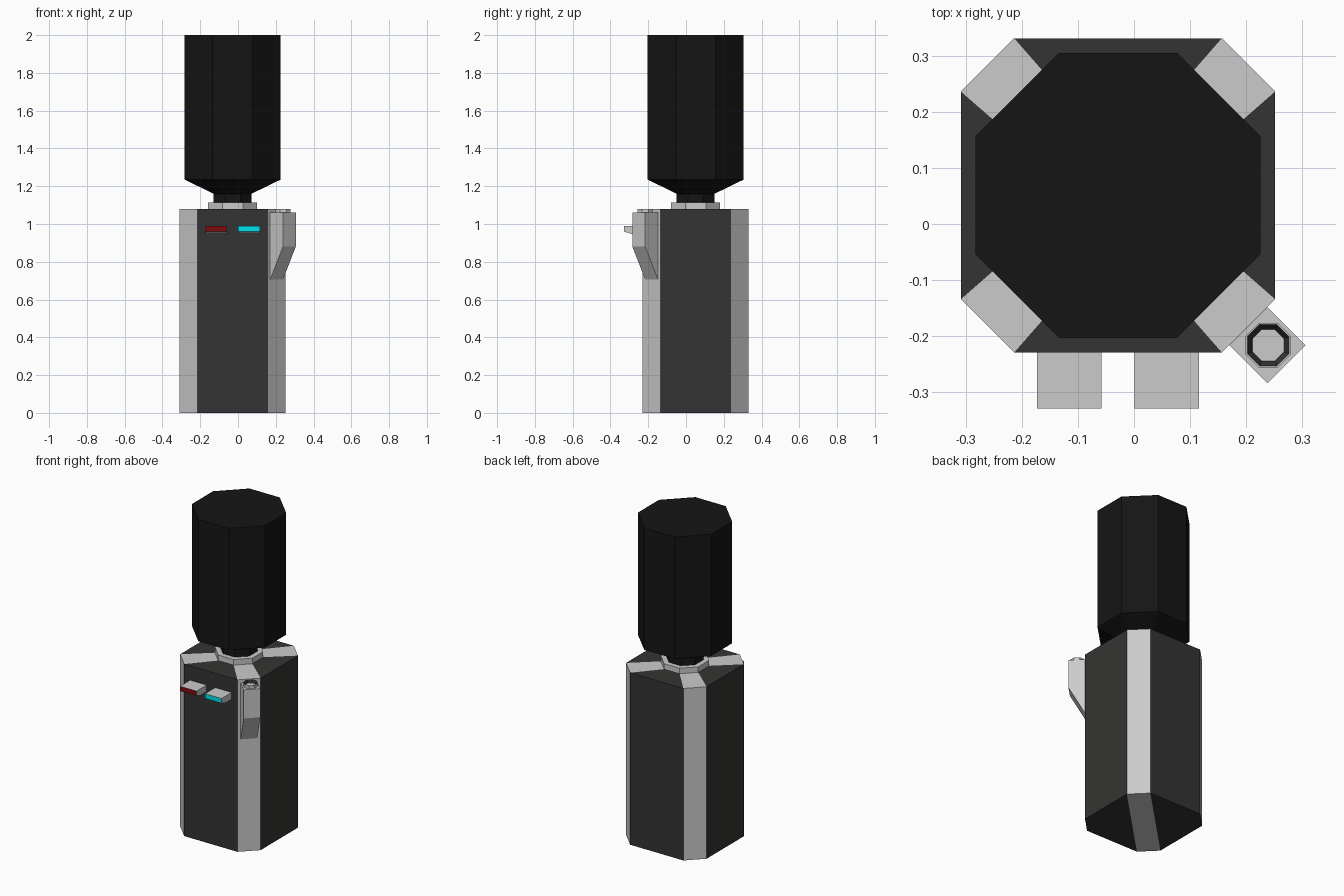
import bpy
import math
from mathutils import Matrix, Vector

if "Cube" in bpy.data.objects:
    bpy.data.objects.remove(bpy.data.objects["Cube"])

CX, CY = -0.0285, 0.051
T = math.tan(math.pi / 8)


def material(name, rgb):
    m = bpy.data.materials.new(name)
    m.diffuse_color = (*rgb, 1)
    m.use_nodes = True
    m.node_tree.nodes["Principled BSDF"].inputs["Base Color"].default_value = m.diffuse_color
    return m


DARK = material("dark_metal", (0.034, 0.034, 0.033))
BLACK = material("black_tank", (0.0075, 0.0075, 0.0075))
GREY = material("grey_metal", (0.8, 0.8, 0.8))
RED = material("red_light", (0.2, 0.004, 0.004))
CYAN = material("cyan_light", (0.0, 0.75, 0.85))


def make(name, verts, faces, mats, pick=None):
    """Flat-shaded object; pick(face index, normal) chooses the slot."""
    me = bpy.data.meshes.new(name)
    me.from_pydata(verts, [], faces)
    for m in mats:
        me.materials.append(m)
    me.update()
    if pick:
        for p in me.polygons:
            p.material_index = pick(p.index, p.normal)
    ob = bpy.data.objects.new(name, me)
    bpy.context.collection.objects.link(ob)
    return ob


def octagon(a, z, cx=CX, cy=CY, h=None):
    """Octagon of half width a; h is half the axis-aligned side."""
    h = a * T if h is None else h
    pts = [(a, -h), (a, h), (h, a), (-h, a), (-a, h), (-a, -h), (-h, -a), (h, -a)]
    return [(cx + x, cy + y, z) for x, y in pts]


def bands(rings):
    """Quads joining consecutive octagon rings."""
    return [(r * 8 + i, r * 8 + (i + 1) % 8, r * 8 + 8 + (i + 1) % 8, r * 8 + 8 + i)
            for r in range(rings - 1) for i in range(8)]


def lathe(name, rings, mats, pick=None):
    n = len(rings)
    faces = bands(n) + [tuple(range(7, -1, -1)), tuple(range(n * 8 - 8, n * 8))]
    return make(name, sum(rings, []), faces, mats, pick)


def prism(name, profile, width, matrix, mats, pick):
    """Extrude a (depth, z) profile sideways by width, depth along local x."""
    n = len(profile)
    verts = [matrix @ Vector((d, s * width / 2, z)) for s in (-1, 1) for d, z in profile]
    faces = [(i, (i + 1) % n, n + (i + 1) % n, n + i) for i in range(n)]
    faces += [tuple(range(n - 1, -1, -1)), tuple(range(n, 2 * n))]
    return make(name, verts, faces, mats, pick)


# Body: chamfered square with grey corner strips over the sides, top and bottom
body_rings = [octagon(0.28, 0, h=0.185), octagon(0.28, 1.08, h=0.185), octagon(0.13, 1.08)]
body_faces = bands(3) + [(16, 17, 18, 19, 20, 21, 22, 23),
                         (5, 4, 3, 2), (6, 5, 2, 1), (7, 6, 1, 0)]
body_faces[-3:] = [tuple(f) for f in body_faces[-3:]]
make("body", sum(body_rings, []), body_faces, [DARK, GREY],
     lambda i, n: int((i < 16 and i % 2 == 1) or i == 18))

# Collar and tank with a narrow neck
lathe("collar", [octagon(0.13, 1.08), octagon(0.13, 1.115)], [GREY])
lathe("tank", [octagon(0.1, 1.11), octagon(0.1, 1.16),
               octagon(0.254, 1.235), octagon(0.254, 2.0)], [BLACK])

# Indicator lights on the front
light_profile = [(0, 0.947), (0.06, 0.948), (0.1, 0.96), (0.1, 0.99), (0, 0.99)]
for label, x, mat in (("left", -0.1155, RED), ("right", 0.0585, CYAN)):
    place = Matrix.Translation((x, -0.229, 0)) @ Matrix.Rotation(-math.pi / 2, 4, 'Z')
    prism(label + "_indicator", light_profile, 0.115, place, [GREY, mat],
          lambda i, n: int(i == 2))

# Corner holster, tapering back into the front right corner
place = Matrix.Translation((0.204, -0.182, 0)) @ Matrix.Rotation(-math.pi / 4, 4, 'Z')
prism("corner_holster", [(0, 0.705), (0.096, 0.88), (0.096, 1.06), (0, 1.06)],
      0.096, place, [GREY, DARK], lambda i, n: int(n.z > 0.9))

# Hollow socket on the holster
c = (0.239, -0.216)
lathe("holster_socket", [octagon(0.04, 1.06, *c), octagon(0.04, 1.08, *c),
                         octagon(0.037, 1.08, *c), octagon(0.028, 1.064, *c)],
      [GREY, DARK], lambda i, n: int(16 <= i < 24))
